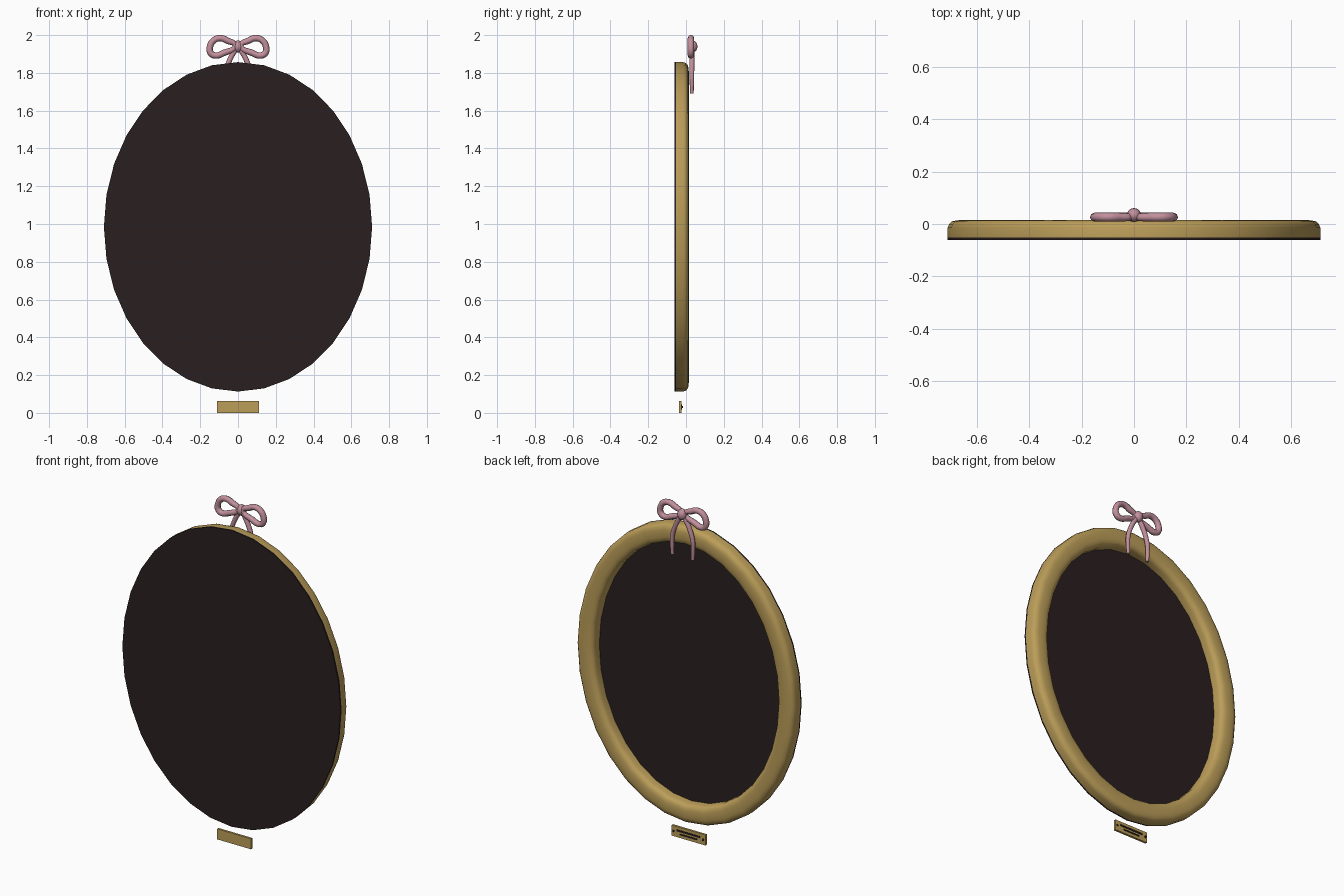
import bpy, bmesh, math

if "Cube" in bpy.data.objects:
    bpy.data.objects.remove(bpy.data.objects["Cube"])

SIDES = 32
RX, RZ, CZ = 0.71, 0.872, 0.985   # oval half sizes and centre height


def material(name, rgb):
    m = bpy.data.materials.new(name)
    m.diffuse_color = (*rgb, 1)
    m.use_nodes = True
    m.node_tree.nodes["Principled BSDF"].inputs["Base Color"].default_value = m.diffuse_color
    return m


GOLD = material("antique gold", (0.50, 0.34, 0.10))
DARK = material("dark brown", (0.023, 0.014, 0.014))
PINK = material("dusty pink", (0.54, 0.28, 0.335))


def finish(name, bm, mat, smooth=None):
    bmesh.ops.recalc_face_normals(bm, faces=bm.faces)
    me = bpy.data.meshes.new(name)
    bm.to_mesh(me)
    bm.free()
    ob = bpy.data.objects.new(name, me)
    bpy.context.collection.objects.link(ob)
    me.materials.append(mat)
    if smooth:
        bpy.ops.object.select_all(action='DESELECT')
        ob.select_set(True)
        bpy.context.view_layer.objects.active = ob
        bpy.ops.object.shade_smooth_by_angle(angle=math.radians(smooth))
    return ob


def oval(bm, inset, y):
    return [bm.verts.new(((RX - inset) * math.sin(2 * math.pi * i / SIDES), y,
                          CZ + (RZ - inset) * math.cos(2 * math.pi * i / SIDES)))
            for i in range(SIDES)]


def bridge(bm, a, b):
    for i in range(SIDES):
        j = (i + 1) % SIDES
        bm.faces.new((a[i], a[j], b[j], b[i]))


def box(name, size, loc, mat):
    bm = bmesh.new()
    bmesh.ops.create_cube(bm, size=1)
    for v in bm.verts:
        v.co = [v.co[k] * size[k] + loc[k] for k in range(3)]
    return finish(name, bm, mat)


def tube(name, pts, radius, y, side, cyclic=False):
    cu = bpy.data.curves.new(name, 'CURVE')
    cu.dimensions = '3D'
    cu.bevel_depth = radius
    cu.bevel_resolution = 2
    cu.resolution_u = 4
    cu.use_fill_caps = True
    sp = cu.splines.new('BEZIER')
    sp.bezier_points.add(len(pts) - 1)
    for p, (x, z, r) in zip(sp.bezier_points, pts):
        p.co = (side * x, y, z)
        p.radius = r
        p.handle_left_type = p.handle_right_type = 'AUTO'
    sp.use_cyclic_u = cyclic
    cu.materials.append(PINK)
    ob = bpy.data.objects.new(name, cu)
    bpy.context.collection.objects.link(ob)
    bpy.ops.object.select_all(action='DESELECT')
    ob.select_set(True)
    bpy.context.view_layer.objects.active = ob
    bpy.ops.object.convert(target='MESH')
    bpy.ops.object.shade_smooth_by_angle(angle=math.radians(60))


# Moulded oval frame: symmetric rounded (inset from rim, y) cross-section
W = 0.11
half = [(0, -0.052), (0, -0.014), (0.005, 0.0), (0.016, 0.010), (0.034, 0.014)]
profile = half + [(W / 2, 0.015)] + [(W - d, y) for d, y in reversed(half)]
bm = bmesh.new()
rings = [oval(bm, d, y) for d, y in profile]
for k in range(len(rings)):
    bridge(bm, rings[k], rings[(k + 1) % len(rings)])
finish("oval_frame", bm, GOLD, 50)

# Dark board closing the frame, seen from both sides
bm = bmesh.new()
a, b = oval(bm, 0, -0.061), oval(bm, 0, -0.051)
bridge(bm, a, b)
bm.faces.new(a)
bm.faces.new(b)
finish("backing_board", bm, DARK)

# Ribbon bow
loop = [(0.015, 1.945, 0.8), (0.055, 1.970, 1), (0.092, 1.984, 1), (0.126, 1.974, 1),
        (0.148, 1.940, 1), (0.146, 1.907, 1), (0.122, 1.892, 1), (0.075, 1.906, 1)]
tail = [(0.01, 1.93, 1.1), (0.043, 1.87, 1.1), (0.066, 1.80, 1), (0.068, 1.74, 0.9),
        (0.066, 1.69, 0.75)]
for side, label in ((-1, "left"), (1, "right")):
    tube("bow_loop_" + label, loop, 0.017, 0.026, side, True)
    tube("bow_tail_" + label, tail, 0.0125, 0.031, side)
bm = bmesh.new()
bmesh.ops.create_uvsphere(bm, u_segments=12, v_segments=8, radius=1)
for v in bm.verts:
    v.co = (v.co.x * 0.027, v.co.y * 0.027 + 0.034, v.co.z * 0.032 + 1.94)
finish("bow_knot", bm, PINK, 60)

# Small plaque with engraved bars and screws
box("plaque", (0.22, 0.013, 0.062), (0, -0.0295, 0.031), GOLD)
box("plaque_upper_bar", (0.15, 0.004, 0.010), (0, -0.022, 0.040), DARK)
box("plaque_lower_bar", (0.11, 0.004, 0.008), (0, -0.022, 0.021), DARK)
for side, label in ((-1, "left"), (1, "right")):
    bm = bmesh.new()
    bmesh.ops.create_uvsphere(bm, u_segments=8, v_segments=6, radius=0.006)
    for v in bm.verts:
        v.co = (v.co.x + side * 0.097, v.co.y - 0.021, v.co.z + 0.031)
    finish("plaque_screw_" + label, bm, DARK, 60)
